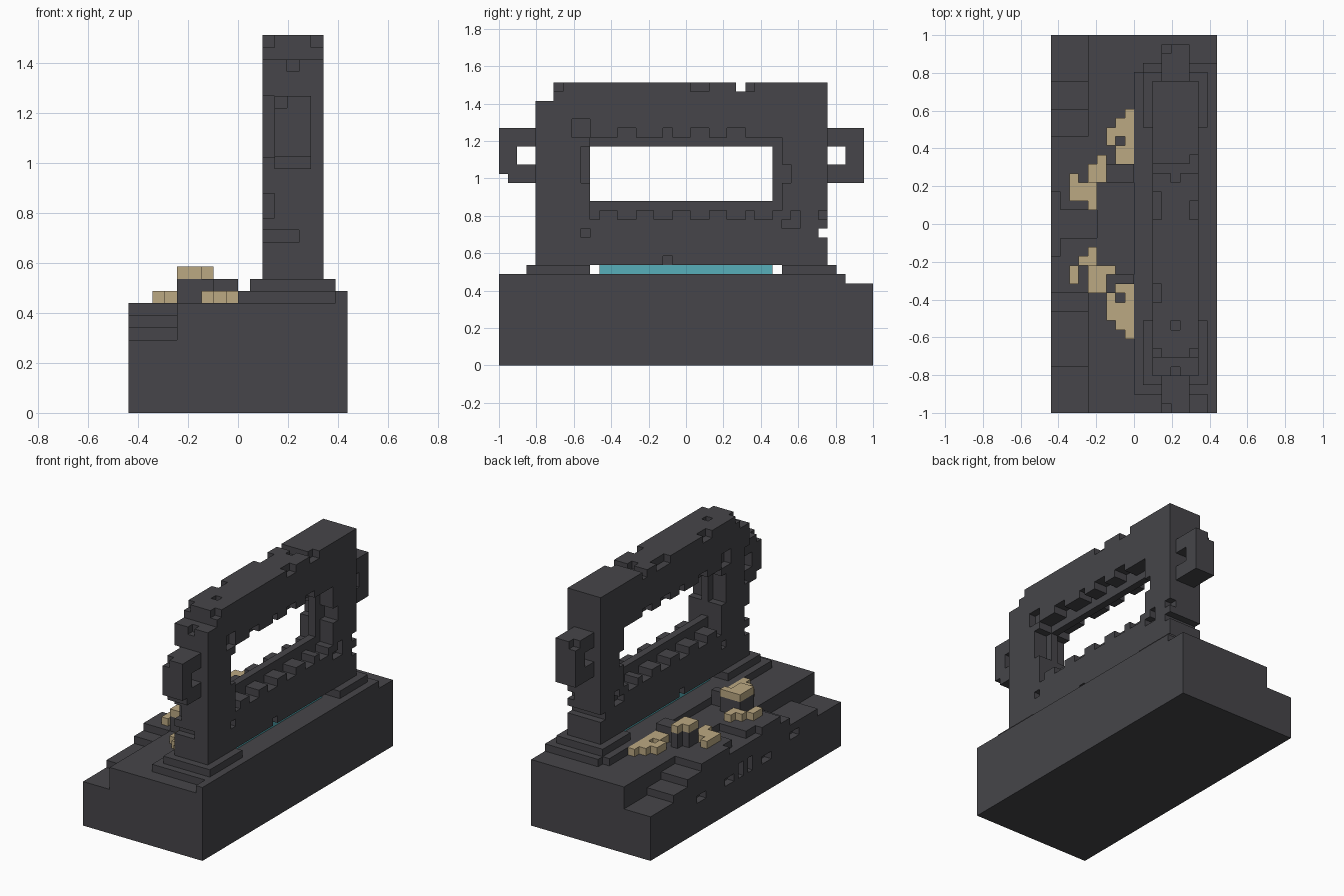
import bpy
import bmesh
from itertools import product
from mathutils import Vector

UNIT = 2 / 41
ORIGIN = Vector((-9 * UNIT, -1, 0))

default_cube = bpy.data.objects.get("Cube")
if default_cube:
    bpy.data.objects.remove(default_cube)


def make_material(name, color):
    material = bpy.data.materials.new(name)
    material.use_nodes = True
    material.diffuse_color = (*color, 1)
    material.node_tree.nodes["Principled BSDF"].inputs["Base Color"].default_value = (*color, 1)
    return material


charcoal = make_material("charcoal stone", (0.061, 0.06, 0.067))
sand = make_material("sand", (0.5, 0.395, 0.225))
teal = make_material("teal", (0.095, 0.43, 0.49))


def block(x, y, z):
    """Grid cells inside three (start, end) ranges."""
    return set(product(range(*x), range(*y), range(*z)))


def build(name, cells, material):
    """Turn the outer skin of a set of grid cells into one object."""
    bm = bmesh.new()
    corners = {}
    for cell in cells:
        for axis, side in product(range(3), (0, 1)):
            neighbour = list(cell)
            neighbour[axis] += 2 * side - 1
            if tuple(neighbour) in cells:
                continue
            ring = []
            for u, v in ((0, 0), (1, 0), (1, 1), (0, 1)):
                point = list(cell)
                point[axis] += side
                point[(axis + 1) % 3] += u
                point[(axis + 2) % 3] += v
                point = tuple(point)
                if point not in corners:
                    corners[point] = bm.verts.new(ORIGIN + Vector(point) * UNIT)
                ring.append(corners[point])
            bm.faces.new(ring if side else ring[::-1])
    bmesh.ops.dissolve_limit(bm, angle_limit=0.01, verts=bm.verts, edges=bm.edges)
    mesh = bpy.data.meshes.new(name)
    bm.to_mesh(mesh)
    bm.free()
    mesh.materials.append(material)
    obj = bpy.data.objects.new(name, mesh)
    bpy.context.collection.objects.link(obj)
    return obj


# Base with stairs rising from both ends along the right side
base = block((0, 18), (0, 41), (0, 9))
for start, end, height in ((0, 5, 6), (5, 11, 7), (11, 13, 8),
                           (30, 33, 8), (33, 36, 7), (36, 41, 6)):
    base -= block((0, 4), (start, end), (height, 9))

# Shallow central recess and slots in the right side
base -= block((0, 1), (17, 24), (8, 9))
base -= block((1, 5), (19, 22), (8, 9))
for start, end, low, high in ((9, 11, 5, 6), (15, 17, 4, 5), (19, 20, 4, 6),
                              (21, 22, 4, 6), (23, 25, 4, 5), (29, 31, 4, 5)):
    base -= block((0, 1), (start, end), (low, high))

# Plinth layer and the two feet carrying the wall
base |= block((9, 18), (2, 38), (9, 10)) - block((9, 10), (37, 38), (9, 10))
base |= block((17, 18), (0, 2), (9, 10))
base |= block((10, 17), (3, 10), (10, 11)) | block((10, 17), (31, 37), (10, 11))
build("stepped_base", base, charcoal)

# Wall with a stepped top corner and a long window
wall = block((11, 16), (4, 36), (11, 31))
wall -= block((11, 16), (4, 6), (29, 31))
wall -= block((11, 16), (10, 30), (18, 24))

# Recessed frame and notches on both broad faces
for layers in ((11, 13), (14, 16)):
    wall -= block(layers, (10, 31), (17, 25))
    wall -= block(layers, (9, 10), (20, 24))
    wall -= block(layers, (31, 32), (20, 22))
    for start in (13, 21, 25):
        wall -= block(layers, (start, start + 2), (25, 26))
    wall -= block(layers, (18, 19), (25, 26))
    for start in (10, 13, 17, 21, 25, 28):
        wall -= block(layers, (start, start + 2 - (start == 10)), (16, 17))
for layers in ((11, 12), (15, 16)):
    wall -= block(layers, (8, 10), (25, 27))
    wall -= block(layers, (9, 10), (14, 15))
    wall -= block(layers, (31, 33), (15, 16))
    wall -= block(layers, (32, 33), (16, 17))
    wall -= block(layers, (18, 19), (11, 12))

# Worn edges along the top and ends
wall -= block((11, 16), (26, 27), (30, 31))
wall -= block((11, 16), (35, 36), (14, 15))
for start, end in ((21, 23), (27, 28), (6, 7)):
    wall -= block((15, 16), (start, end), (30, 31))
for start, end in ((12, 14), (21, 24), (6, 7)):
    wall -= block((11, 12), (start, end), (30, 31))
for y in (9, 25):
    wall -= block((13, 14), (y, y + 1), (30, 31))
wall -= block((13, 14), (4, 5), (28, 29))
wall -= block((11, 12), (4, 5), (21, 26)) | block((11, 12), (4, 5), (16, 18))
wall -= block((11, 14), (4, 5), (14, 15))
wall -= block((15, 16), (35, 36), (16, 17))
build("window_wall", wall, charcoal)

# Ring handles on the two ends of the wall
front_handle = block((12, 15), (0, 4), (20, 26)) - block((12, 15), (2, 4), (22, 24))
front_handle -= block((12, 15), (0, 1), (20, 21)) | block((12, 13), (0, 1), (25, 26))
build("front_handle", front_handle, charcoal)
back_handle = block((12, 15), (36, 40), (20, 26)) - block((12, 15), (36, 38), (22, 24))
back_handle -= block((12, 13), (39, 40), (25, 26))
build("back_handle", back_handle, charcoal)

# Strip under the wall
build("glowing_strip", block((12, 15), (11, 30), (10, 11)), teal)

# Dark rocks with sand caps, and sand heaps on the floor
front_rock = block((4, 9), (13, 15), (9, 11)) | block((4, 7), (15, 16), (9, 11))
back_rock = block((4, 9), (25, 27), (9, 11)) | block((5, 6), (27, 28), (9, 11))
front_heap = (block((8, 9), (8, 9), (9, 10)) | block((7, 9), (9, 10), (9, 10))
              | block((6, 9), (10, 13), (9, 10))) - block((7, 8), (12, 13), (9, 10))
front_heap |= block((2, 3), (14, 16), (9, 10)) | block((3, 5), (16, 17), (9, 10))
front_heap |= block((4, 5), (17, 18), (9, 10))
back_heap = block((7, 9), (27, 30), (9, 10)) | block((6, 9), (30, 31), (9, 10))
back_heap |= block((7, 9), (31, 32), (9, 10)) | block((8, 9), (32, 33), (9, 10))
back_heap |= block((6, 7), (29, 30), (9, 10))
back_heap -= block((7, 8), (29, 30), (9, 10))
back_heap |= block((2, 3), (23, 26), (9, 10)) | block((3, 5), (23, 25), (9, 10))
back_heap |= block((4, 5), (22, 23), (9, 10))
front_cap = block((4, 6), (13, 16), (11, 12)) | block((6, 7), (15, 16), (11, 12))
front_cap |= block((6, 9), (13, 14), (9, 10))
back_cap = block((4, 6), (25, 27), (11, 12)) | block((5, 6), (27, 28), (11, 12))
front_rock -= front_cap
# The front ledge stays low so that its sand is open to the sky
front_rock -= block((7, 9), (13, 14), (10, 11))
build("front_rock", front_rock, charcoal)
build("back_rock", back_rock, charcoal)
build("front_sand_heap", front_heap, sand)
build("back_sand_heap", back_heap, sand)
build("front_sand_cap", front_cap, sand)
build("back_sand_cap", back_cap, sand)
